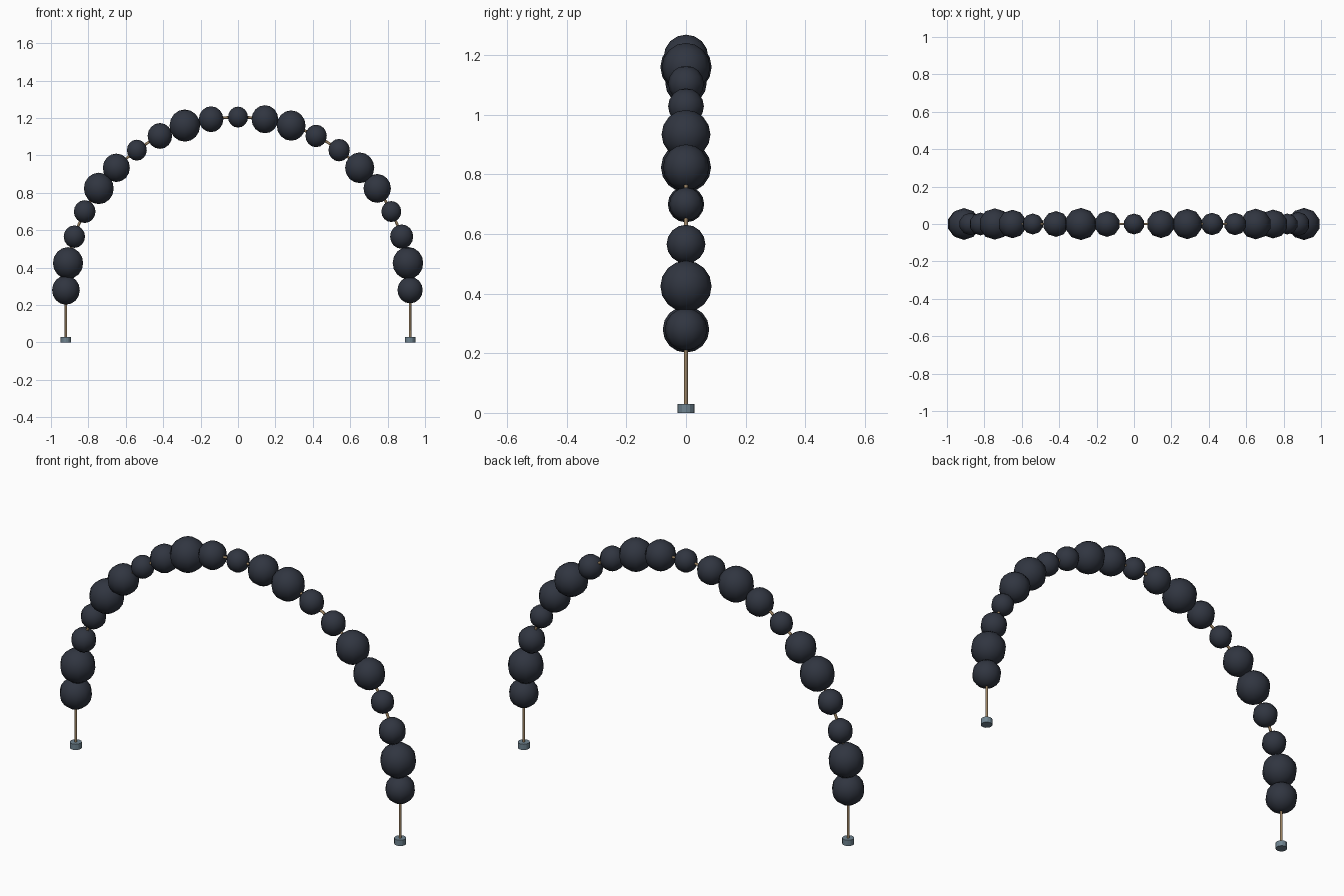
import bpy
from math import cos, sin, pi

if "Cube" in bpy.data.objects:
    bpy.data.objects.remove(bpy.data.objects["Cube"])


def material(name, rgb):
    m = bpy.data.materials.new(name)
    m.diffuse_color = (*rgb, 1)
    m.use_nodes = True
    m.node_tree.nodes["Principled BSDF"].inputs["Base Color"].default_value = m.diffuse_color
    return m


balloon_mat = material("dark_balloon", (0.03, 0.036, 0.052))
wire_mat = material("brown_wire", (0.32, 0.22, 0.12))
foot_mat = material("slate_foot", (0.16, 0.23, 0.28))

SPAN, RISE, SPRING = 0.92, 0.925, 0.28


def arch_point(t):
    # t runs 0..1 from the left foot to the right foot
    return (-SPAN * cos(pi * t), 0, SPRING + RISE * sin(pi * t))


# Balloons strung evenly along the arch
radii = [0.078, 0.085, 0.06, 0.061, 0.084, 0.076, 0.056,
         0.069, 0.086, 0.069, 0.056, 0.075, 0.081, 0.06,
         0.06, 0.082, 0.077, 0.056, 0.065, 0.086, 0.071]
for i, r in enumerate(radii):
    t = i / (len(radii) - 1)
    bpy.ops.mesh.primitive_uv_sphere_add(segments=10, ring_count=8, radius=r,
                                         location=arch_point(t))
    ball = bpy.context.object
    ball.name = f"balloon_{i + 1:02d}"
    ball.data.materials.append(balloon_mat)
    bpy.ops.object.shade_smooth()

# Wire frame: two straight legs joined by the arch
path = [(-SPAN, 0, 0.01)] + [arch_point(i / 40) for i in range(41)] + [(SPAN, 0, 0.01)]
curve = bpy.data.curves.new("arch_wire", "CURVE")
curve.dimensions = "3D"
curve.bevel_depth = 0.007
curve.bevel_resolution = 1
curve.use_fill_caps = True
spline = curve.splines.new("POLY")
spline.points.add(len(path) - 1)
for p, co in zip(spline.points, path):
    p.co = (*co, 1)
curve.materials.append(wire_mat)
wire = bpy.data.objects.new("arch_wire", curve)
bpy.context.collection.objects.link(wire)

# Small round feet
for side, name in ((-1, "left_foot"), (1, "right_foot")):
    bpy.ops.mesh.primitive_cylinder_add(vertices=12, radius=0.028, depth=0.03,
                                        location=(side * SPAN, 0, 0.015))
    foot = bpy.context.object
    foot.name = name
    foot.data.materials.append(foot_mat)
